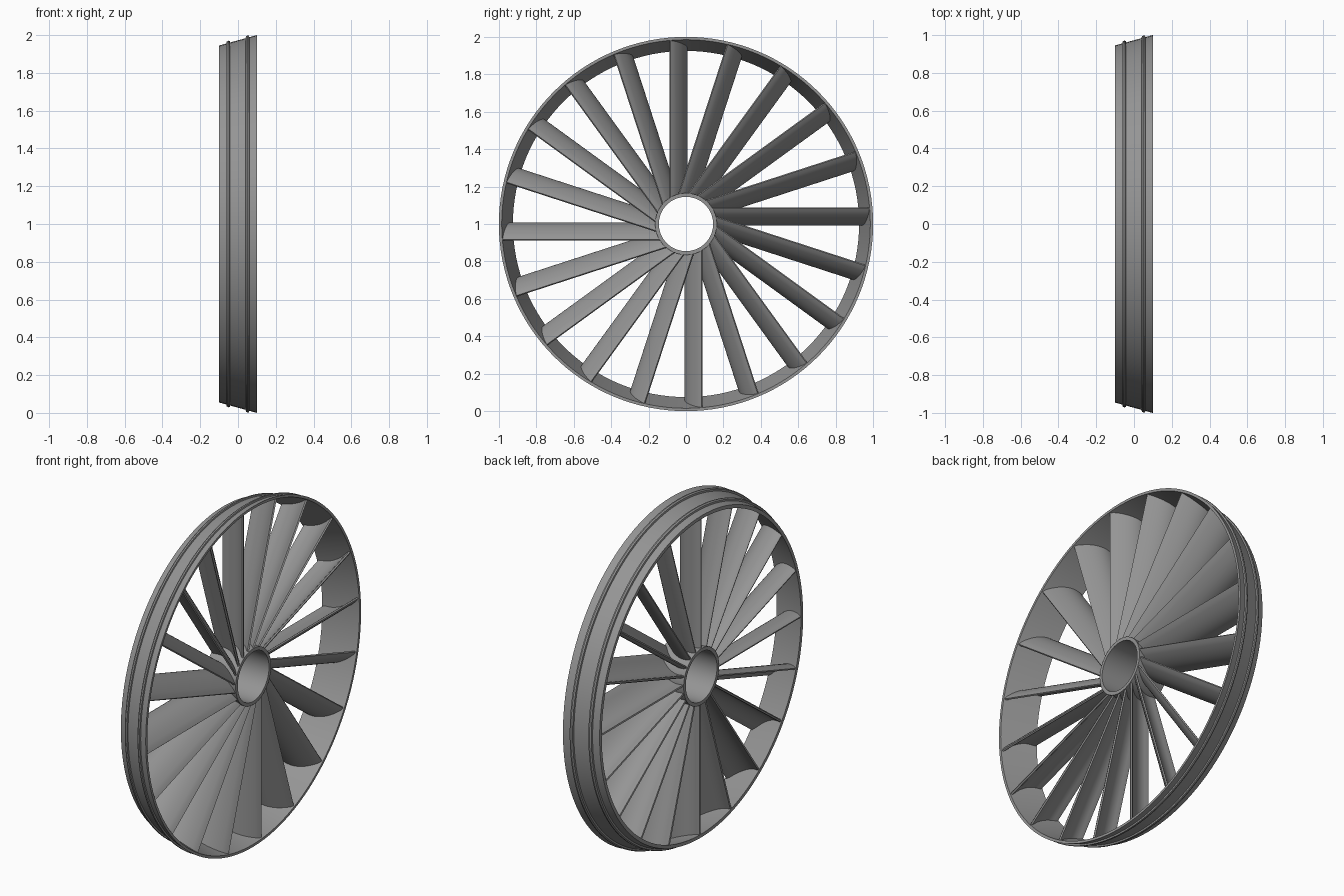
import bpy, bmesh
from math import sin, cos, pi, sqrt, radians

cube = bpy.data.objects.get("Cube")
if cube:
    bpy.data.objects.remove(cube, do_unlink=True)

grey = bpy.data.materials.new("metal_grey")
grey.use_nodes = True
colour = (0.3, 0.3, 0.3, 1)
grey.diffuse_color = colour
grey.node_tree.nodes["Principled BSDF"].inputs["Base Color"].default_value = colour

HALF = 0.1          # half depth along the axle
BLADES = 20


def finish(name, bm):
    """Turn a bmesh into a smooth-shaded object with its axle at z = 1."""
    bmesh.ops.recalc_face_normals(bm, faces=bm.faces)
    mesh = bpy.data.meshes.new(name)
    bm.to_mesh(mesh)
    bm.free()
    mesh.materials.append(grey)
    obj = bpy.data.objects.new(name, mesh)
    obj.location.z = 1
    bpy.context.collection.objects.link(obj)
    bpy.ops.object.select_all(action="DESELECT")
    obj.select_set(True)
    bpy.context.view_layer.objects.active = obj
    bpy.ops.object.shade_smooth_by_angle(angle=radians(30))
    return obj


def bridge(bm, a, b):
    for i in range(len(a)):
        j = (i + 1) % len(a)
        bm.faces.new((a[i], a[j], b[j], b[i]))


def revolve(name, profile, sides):
    """Spin a closed (x, radius) profile about the x axis."""
    bm = bmesh.new()
    rings = []
    for k in range(sides):
        a = 2 * pi * k / sides
        rings.append([bm.verts.new((x, r * cos(a), r * sin(a))) for x, r in profile])
    for k in range(sides):
        bridge(bm, rings[k], rings[(k + 1) % sides])
    return finish(name, bm)


def cone(x, small, large):
    return small + (large - small) * (x + HALF) / (2 * HALF)


# Flared outer rim with two raised ribs
def rib(x):
    steps = ((-0.01, 0), (-0.008, 0.009), (0, 0.012), (0.008, 0.009), (0.01, 0))
    return [(x + dx, cone(x + dx, 0.945, 1.0) + h) for dx, h in steps]


revolve("outer_rim",
        [(-HALF, 0.925), (-HALF, 0.945)] + rib(-0.052) + rib(0.05)
        + [(HALF, 1.0), (HALF, 0.985)], 128)

# Open centre hub
revolve("hub", [(-HALF, 0.145), (-HALF, 0.165), (HALF, 0.165), (HALF, 0.145)], 64)


# Curved vane section: (axial, tangential) outline around a bent centre line
def vane_section(steps=14, half_thick=0.008, apex=-0.055, bend=4.0):
    front, back = [], []
    for i in range(steps + 1):
        x = -0.095 + 0.187 * i / steps
        t = bend * (x - apex) ** 2
        slope = 2 * bend * (x - apex)
        n = sqrt(1 + slope * slope)
        taper = half_thick * (0.55 if i in (0, steps) else 1)
        dx, dt = -slope / n * taper, taper / n
        front.append((x + dx, t + dt))
        back.append((x - dx, t - dt))
    return front + back[::-1]


# Vanes run from inside the hub wall to inside the rim wall
bm = bmesh.new()
section = vane_section()
for k in range(BLADES):
    a = 2 * pi * k / BLADES
    root, tip = [], []
    for x, t in section:
        for ring, radius in ((root, 0.155), (tip, cone(x, 0.933, 0.991))):
            h = sqrt(radius ** 2 - t ** 2)
            y, z = -t, h
            ring.append(bm.verts.new((x, y * cos(a) - z * sin(a), y * sin(a) + z * cos(a))))
    bridge(bm, root, tip)
finish("vanes", bm)
